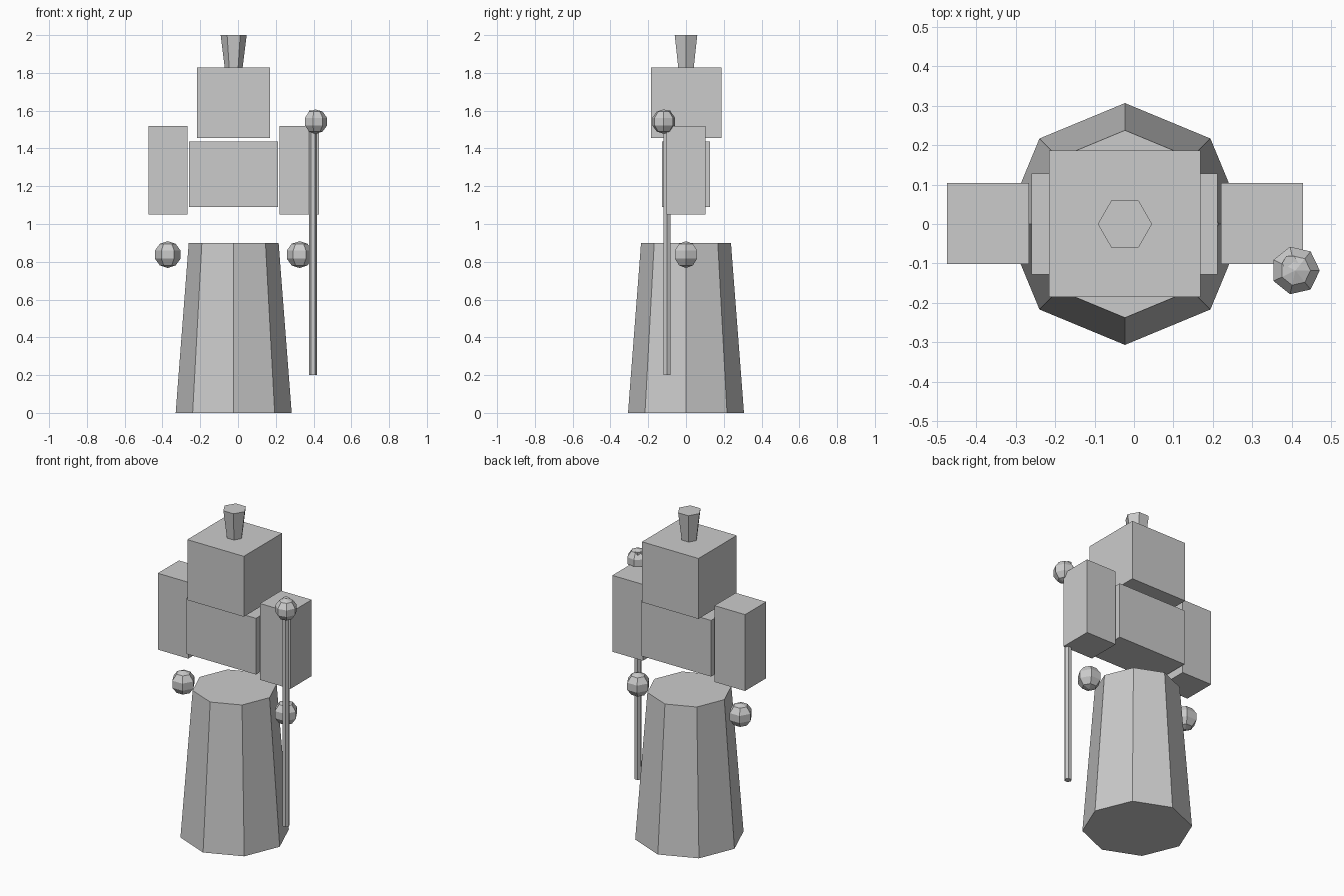
import bpy, bmesh, math

if "Cube" in bpy.data.objects:
    bpy.data.objects.remove(bpy.data.objects["Cube"])

CX = -0.023  # body axis


def finish(name, bm, loc):
    bmesh.ops.recalc_face_normals(bm, faces=bm.faces)
    mesh = bpy.data.meshes.new(name)
    bm.to_mesh(mesh)
    bm.free()
    ob = bpy.data.objects.new(name, mesh)
    ob.location = loc
    bpy.context.collection.objects.link(ob)
    return ob


def box(name, lo, hi):
    bm = bmesh.new()
    bmesh.ops.create_cube(bm, size=1)
    bmesh.ops.scale(bm, verts=bm.verts, vec=[b - a for a, b in zip(lo, hi)])
    return finish(name, bm, [(a + b) / 2 for a, b in zip(lo, hi)])


def lathe(name, loc, profile, sides):
    """Flat-sided solid from (radius, z) rings, first corner on +x."""
    bm = bmesh.new()
    rings = []
    for r, z in profile:
        if r < 1e-6:
            rings.append([bm.verts.new((0, 0, z))] * sides)
        else:
            rings.append([bm.verts.new((r * math.cos(math.tau * i / sides),
                                        r * math.sin(math.tau * i / sides), z))
                          for i in range(sides)])
    for a, b in zip(rings, rings[1:]):
        for i in range(sides):
            j = (i + 1) % sides
            bm.faces.new(list(dict.fromkeys((a[i], a[j], b[j], b[i]))))
    for ring in (rings[0], rings[-1]):
        if ring[0] is not ring[1]:
            bm.faces.new(ring)
    return finish(name, bm, loc)


def ball(name, loc, radius, sides, bands=5):
    prof = [(radius * math.sin(math.pi * k / bands), -radius * math.cos(math.pi * k / bands))
            for k in range(bands + 1)]
    return lathe(name, loc, prof, sides)


# Robe, torso, head and topknot
lathe("robe", (CX, 0, 0), [(0.307, 0), (0.238, 0.9)], 8)
box("torso", (-0.26, -0.128, 1.09), (0.212, 0.128, 1.436))
box("head", (-0.216, -0.185, 1.456), (0.169, 0.187, 1.828))
lathe("topknot", (CX, 0, 0), [(0.047, 1.826), (0.069, 2.0)], 6)

# Arms and hands
for side, s in (("left", -1), ("right", 1)):
    ax = CX + s * 0.348
    box(side + "_arm", (ax - 0.104, -0.102, 1.05), (ax + 0.104, 0.104, 1.52))
    ball(side + "_hand", (CX + s * 0.349, 0, 0.838), 0.071, 6)

# Staff and its knob
lathe("staff", (0.397, -0.1, 0), [(0.021, 0.2), (0.021, 1.6)], 6)
ball("staff_knob", (0.41, -0.118, 1.542), 0.065, 7)
